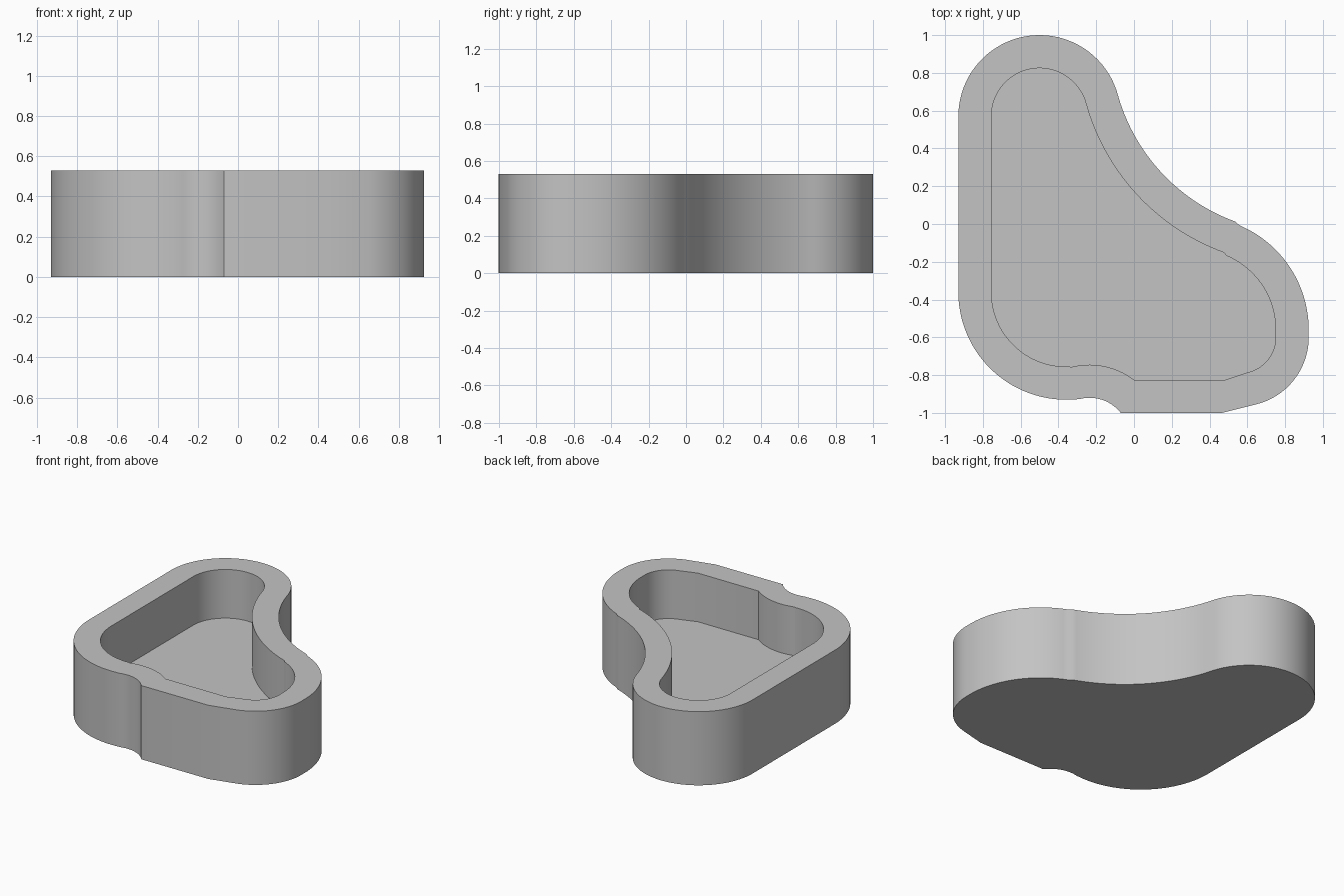
import bpy, bmesh, math

cube = bpy.data.objects.get("Cube")
if cube:
    bpy.data.objects.remove(cube, do_unlink=True)

HEIGHT, FLOOR, WALL = 0.53, 0.18, 0.175


def arc(cx, cy, r, start, end, steps):
    """Points along an arc, angles in degrees."""
    angles = [math.radians(start + (end - start) * i / steps) for i in range(steps + 1)]
    return [(cx + r * math.cos(a), cy + r * math.sin(a)) for a in angles]


def outline(d, notch_end):
    """Clockwise outline made of blended arcs, moved inward by d."""
    pts = arc(-0.5, 0.57, 0.43 - d, 180, 15.6, 40)                  # back lobe
    pts += arc(0.88, 0.955, 1.003 + d, 195.6, 249.9, 36)[1:]        # concave waist
    pts += arc(0.325, -0.56, 0.60 - d, 69.9, 2, 24)[1:]             # right shoulder
    pts += arc(0.56, -0.60, 0.365 - d, 0, -76, 24)                  # front right corner
    pts += [(0.465 + d * 0.1, d - 1.0)]                             # straight front
    pts += arc(-0.235, -1.13, 0.21 + d, notch_end, 105, 14)         # front notch
    pts += arc(-0.36, -0.36, 0.57 - d, -87, -180, 36)               # front left corner
    return pts


grey = bpy.data.materials.new("light_grey")
grey.use_nodes = True
colour = (0.55, 0.55, 0.55, 1)
grey.diffuse_color = colour
grey.node_tree.nodes["Principled BSDF"].inputs["Base Color"].default_value = colour

# Hollow tray: outer wall, rim, inner wall, floor and base
bm = bmesh.new()
outer, inner = outline(0, 37.7), outline(WALL, 52.4)
rings = [[bm.verts.new((x, y, z)) for x, y in pts]
         for pts, z in ((outer, 0), (outer, HEIGHT), (inner, HEIGHT), (inner, FLOOR))]
count = len(outer)
for a, b in zip(rings, rings[1:]):
    for i in range(count):
        j = (i + 1) % count
        bm.faces.new((a[i], a[j], b[j], b[i]))
bm.faces.new(rings[0])
bm.faces.new(rings[-1])
bmesh.ops.recalc_face_normals(bm, faces=bm.faces)

mesh = bpy.data.meshes.new("curved_tray")
bm.to_mesh(mesh)
bm.free()
mesh.materials.append(grey)
tray = bpy.data.objects.new("curved_tray", mesh)
bpy.context.collection.objects.link(tray)
bpy.ops.object.select_all(action="DESELECT")
tray.select_set(True)
bpy.context.view_layer.objects.active = tray
bpy.ops.object.shade_smooth_by_angle(angle=math.radians(25))
